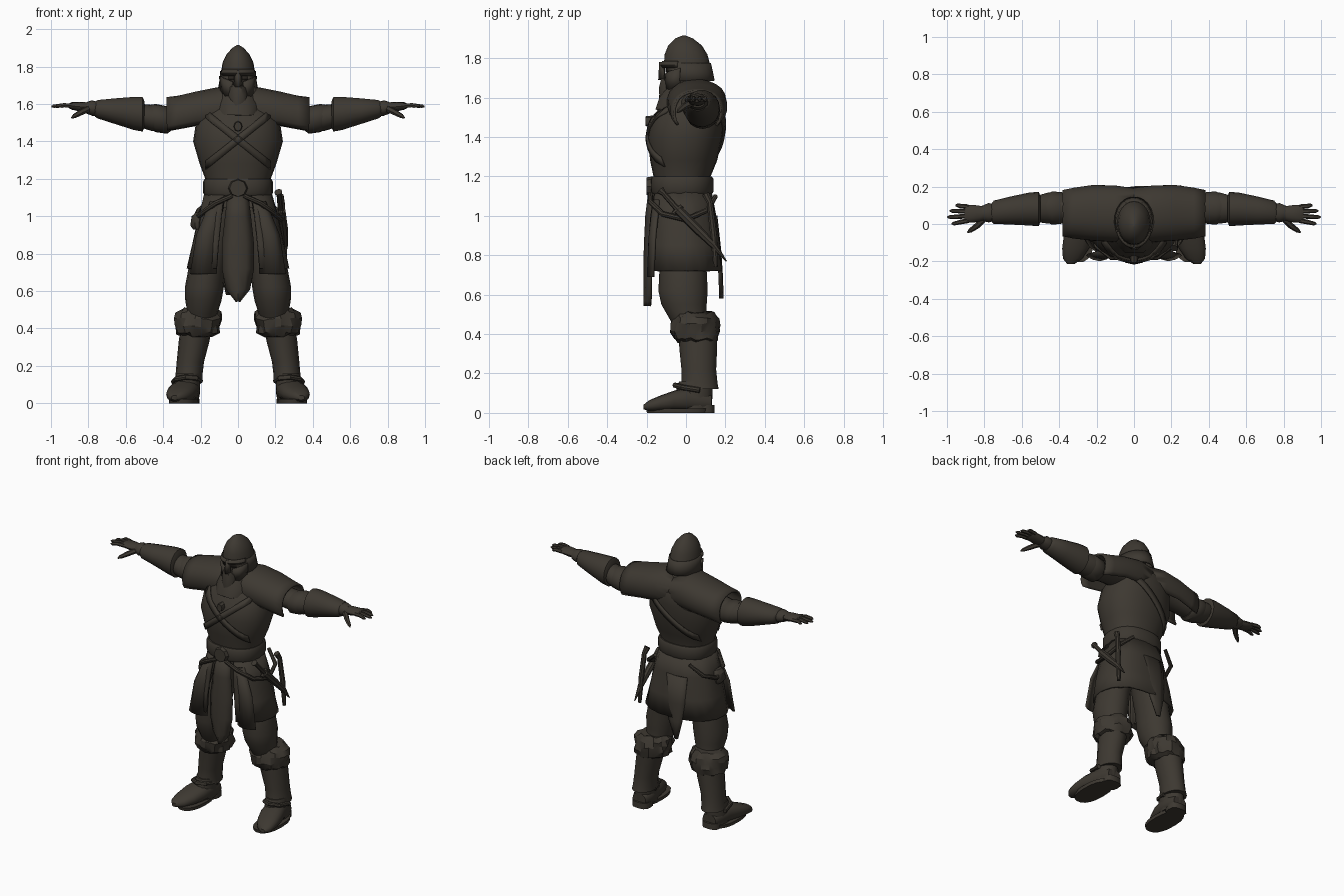
import bpy, bmesh, math, random
from mathutils import Vector

random.seed(4)


def material(name, rgb):
    m = bpy.data.materials.new(name)
    m.diffuse_color = (*rgb, 1)
    return m


BROWN = material("dark_brown", (0.047, 0.040, 0.031))
DARK = material("shadow_brown", (0.022, 0.018, 0.014))


def finish(name, bm, mirror=False, thick=0, mat=BROWN, angle=40):
    bmesh.ops.recalc_face_normals(bm, faces=bm.faces)
    me = bpy.data.meshes.new(name)
    bm.to_mesh(me)
    bm.free()
    ob = bpy.data.objects.new(name, me)
    bpy.context.collection.objects.link(ob)
    me.materials.append(mat)
    bpy.ops.object.select_all(action='DESELECT')
    ob.select_set(True)
    bpy.context.view_layer.objects.active = ob
    bpy.ops.object.shade_smooth_by_angle(angle=math.radians(angle))
    if thick:
        s = ob.modifiers.new("thickness", 'SOLIDIFY')
        s.thickness, s.offset = thick, 0
    if mirror:
        ob.modifiers.new("mirror", 'MIRROR')
    return ob


def loft(name, rings, axis='z', n=16, power=1.0, arc=None, caps=True, jitter=0, **kw):
    """Rings are (along, centre_a, centre_b, radius_a, radius_b); a,b = x,y (axis z), y,z (axis x) or x,z (axis y)."""
    bm = bmesh.new()
    rows = []
    for t, ca, cb, ra, rb in rings:
        row = []
        for i in range(n):
            a = 2 * math.pi * i / n if arc is None else math.radians(arc[0] + (arc[1] - arc[0]) * i / (n - 1))
            k = 1 + random.uniform(-jitter, jitter)
            c, s = math.cos(a), math.sin(a)
            p = ca + ra * k * math.copysign(abs(c) ** power, c)
            q = cb + rb * k * math.copysign(abs(s) ** power, s)
            h = t + random.uniform(-jitter, jitter) * 0.08
            row.append(bm.verts.new({'z': (p, q, h), 'x': (h, p, q), 'y': (p, h, q)}[axis]))
        rows.append(row)
    for r0, r1 in zip(rows, rows[1:]):
        for i in range(n if arc is None else n - 1):
            j = (i + 1) % n
            bm.faces.new((r0[i], r0[j], r1[j], r1[i]))
    if caps and arc is None:
        bm.faces.new(rows[0])
        bm.faces.new(rows[-1])
    return finish(name, bm, **kw)


def rod(name, path, n=8, **kw):
    """Tube through points given as (x, y, z, radius)."""
    bm = bmesh.new()
    rows = []
    for i, p in enumerate(path):
        d = Vector(path[min(i + 1, len(path) - 1)][:3]) - Vector(path[max(i - 1, 0)][:3])
        q = d.to_track_quat('Z', 'Y')
        rows.append([bm.verts.new(Vector(p[:3]) + q @ Vector((p[3] * math.cos(2 * math.pi * k / n),
                     p[3] * math.sin(2 * math.pi * k / n), 0))) for k in range(n)])
    for r0, r1 in zip(rows, rows[1:]):
        for k in range(n):
            bm.faces.new((r0[k], r0[(k + 1) % n], r1[(k + 1) % n], r1[k]))
    bm.faces.new(rows[0])
    bm.faces.new(rows[-1])
    return finish(name, bm, **kw)


def ribbon(name, pairs, thick=0.012, **kw):
    """Strip between pairs of edge points."""
    bm = bmesh.new()
    rows = [[bm.verts.new(v) for v in pr] for pr in pairs]
    for a, b in zip(rows, rows[1:]):
        for k in range(len(a) - 1):
            bm.faces.new((a[k], a[k + 1], b[k + 1], b[k]))
    return finish(name, bm, thick=thick, **kw)


# Torso and collar
TORSO = [(1.08, 0, -0.015, 0.17, 0.14), (1.20, 0, -0.02, 0.175, 0.145), (1.28, 0, -0.012, 0.205, 0.17),
         (1.40, 0, -0.005, 0.24, 0.19), (1.50, 0, 0.012, 0.225, 0.187), (1.58, 0, 0.045, 0.19, 0.15),
         (1.64, 0, 0.045, 0.13, 0.12), (1.69, 0, 0.02, 0.08, 0.08)]
loft("tunic_body", TORSO, n=24, power=0.9)
loft("collar_wrap", [(1.54, 0, -0.03, 0.12, 0.13), (1.60, 0, -0.01, 0.125, 0.13),
                     (1.66, 0, 0.01, 0.10, 0.11), (1.70, 0, 0.01, 0.085, 0.09)], jitter=0.05)


def chest(x, z, side):
    for a, b in zip(TORSO, TORSO[1:]):
        if a[0] <= z <= b[0]:
            f = (z - a[0]) / (b[0] - a[0])
            _, _, cy, rx, ry = [u + (v - u) * f for u, v in zip(a, b)]
            k = max(0.0, 1 - min(1, abs(x) / rx) ** 2.2) ** 0.45
            return Vector((x, cy + side * (ry * k + 0.006), z))


# Crossed chest and back straps
for side, word in ((-1, "front"), (1, "back")):
    for sx, hand in ((1, "left"), (-1, "right")):
        if side == 1 and sx == -1:
            continue
        pairs = []
        for i in range(13):
            x = -0.17 + 0.34 * i / 12
            z = 1.41 + x * 0.8
            pairs.append([chest(x * sx, z - 0.024, side), chest(x * sx, z + 0.024, side)])
        ribbon(f"{word}_strap_{hand}", pairs)

# Belt, buckle and hanging sash loops
loft("belt", [(1.11, 0, -0.02, 0.178, 0.152), (1.125, 0, -0.02, 0.186, 0.16),
              (1.185, 0, -0.02, 0.186, 0.16), (1.20, 0, -0.02, 0.178, 0.152)], n=24, power=0.85)
loft("buckle", [(-0.20, 0, 1.15, 0.045, 0.045), (-0.17, 0, 1.15, 0.055, 0.05)], axis='y', n=8)
rod("hip_cord", [(0.03, -0.18, 1.11, .012), (0.12, -0.18, 1.07, .014), (0.20, -0.12, 1.01, .014),
                 (0.235, 0.0, 0.98, .014), (0.21, 0.11, 1.03, .014), (0.13, 0.15, 1.10, .012)], mirror=True)

# Skirt, split at the front, with a ragged hem
loft("skirt", [(1.12, 0, -0.02, 0.172, 0.145), (1.0, 0, -0.02, 0.205, 0.165), (0.85, 0, -0.015, 0.238, 0.18),
               (0.72, 0, -0.01, 0.265, 0.187)], n=36, power=0.85, arc=(-68, 248), jitter=0.018, thick=0.014)


def tongue(name, rows, bulge, **kw):
    ribbon(name, [[(cx - w, y + bulge, z), (cx - w * .5, y, z), (cx, y - bulge * .4, z), (cx + w * .5, y, z),
                   (cx + w, y + bulge, z)] for z, cx, w, y in rows], **kw)


tongue("front_flap", [(1.12, 0, .05, -.175), (1.0, 0, .065, -.19), (.85, 0, .082, -.197), (.72, 0, .082, -.2),
                      (.61, 0, .06, -.2), (.57, 0, .025, -.2), (.545, 0, .005, -.2)], 0.022, thick=0.016)
tongue("front_panel", [(1.08, .11, .035, -.155), (.9, .165, .055, -.175), (.69, .185, .068, -.185)],
       0.02, mirror=True)
tongue("back_tail", [(1.0, -.03, .08, .15), (.82, -.03, .075, .17), (.7, -.04, .05, .178), (.58, -.05, .012, .182)],
       -0.008)

# Helmet with brow, nose guard, cheek plates and shadowed face
loft("helmet", [(1.915, 0, -0.01, .006, .008), (1.90, 0, -0.01, .03, .045), (1.865, 0, -0.005, .062, .085),
                (1.82, 0, 0, .083, .108), (1.77, 0, 0.005, .09, .117)], n=20)
loft("helmet_skirt", [(1.775, 0, 0.005, .091, .118), (1.73, 0, 0.015, .094, .118), (1.685, 0, 0.02, .102, .122)],
     n=18, arc=(-58, 238), thick=0.01)
loft("head", [(1.62, 0, -0.01, .06, .075), (1.69, 0, -0.01, .075, .088), (1.78, 0, -0.01, .08, .09)])
loft("brow", [(1.752, 0, 0, .088, .117), (1.765, 0, 0, .096, .126), (1.785, 0, 0, .09, .117)],
     n=14, arc=(200, 340), thick=0.008)
ribbon("nose_guard", [[(-.013, -.112, 1.78), (0, -.13, 1.78), (.013, -.112, 1.78)],
                      [(-.02, -.108, 1.69), (0, -.135, 1.69), (.02, -.108, 1.69)]])
ribbon("eye_slit", [[(.016, -.1, 1.752), (.05, -.088, 1.752), (.07, -.06, 1.752)],
                    [(.016, -.1, 1.728), (.05, -.088, 1.728), (.07, -.06, 1.728)]],
       thick=0.006, mirror=True, mat=DARK)
ribbon("cheek_plate", [[(.03, -.105, 1.72), (.07, -.08, 1.735), (.096, -.03, 1.75)],
                       [(.028, -.11, 1.65), (.066, -.08, 1.64), (.09, -.03, 1.67)]], mirror=True)
loft("beard", [(1.70, 0, -0.075, .05, .05), (1.65, 0, -0.08, .058, .056), (1.60, 0, -0.092, .042, .046),
               (1.55, 0, -0.115, .02, .025), (1.52, 0, -0.13, .006, .008)], n=10, jitter=0.08)
loft("collar_clasp", [(-.205, 0, 1.48, .02, .025), (-.16, 0, 1.48, .026, .03)], axis='y', n=8)

# Shoulder cape
loft("shoulder_cape", [(0.0, .05, 1.57, .135, .105), (.10, .055, 1.57, .145, .115), (.22, .06, 1.555, .142, .105),
                       (.32, .058, 1.535, .13, .103), (.38, .058, 1.525, .118, .105)],
     axis='x', n=18, power=0.9, arc=(-38, 215), thick=0.014, jitter=0.01, mirror=True)

# Arms, elbow wraps and bracers
loft("upper_arm", [(.16, .06, 1.56, .09, .07), (.30, .07, 1.54, .075, .062), (.40, .085, 1.52, .078, .068),
                   (.46, .085, 1.525, .083, .07), (.53, .08, 1.54, .068, .062)], axis='x', mirror=True)
loft("elbow_wrap", [(.36, .085, 1.515, .07, .06), (.38, .085, 1.515, .085, .073),
                    (.44, .085, 1.525, .088, .075), (.47, .085, 1.53, .07, .065)], axis='x', jitter=0.03, mirror=True)
loft("bracer", [(.50, .08, 1.545, .07, .07), (.51, .08, 1.545, .092, .094), (.56, .08, 1.55, .088, .089),
                (.66, .072, 1.562, .075, .069), (.75, .063, 1.572, .062, .05), (.765, .06, 1.572, .045, .04)],
     axis='x', n=18, mirror=True)
loft("wrist_cuff", [(.75, .06, 1.575, .045, .038), (.78, .06, 1.578, .052, .042), (.81, .058, 1.58, .04, .03)],
     axis='x', jitter=0.04, mirror=True)

# Hands
loft("palm", [(.79, .058, 1.582, .034, .026), (.84, .055, 1.585, .045, .026), (.89, .055, 1.59, .048, .02),
              (.905, .055, 1.59, .044, .012)], axis='x', n=12, mirror=True)
for i, (y0, y1, tip) in enumerate([(.018, .002, .975), (.043, .037, .998), (.068, .07, .985), (.092, .1, .955)]):
    rod(f"finger_{i + 1}", [(.885, y0, 1.59, .013), (.93, (y0 + y1) / 2, 1.594, .0125),
                            (tip - .012, y1, 1.588, .01), (tip, y1, 1.586, .004)], n=6, mirror=True)
rod("thumb", [(.80, .03, 1.575, .018), (.84, -.01, 1.555, .016), (.875, -.035, 1.535, .012),
              (.89, -.045, 1.525, .004)], n=6, mirror=True)

# Trousers, fur cuffs and boots
loft("trouser_leg", [(1.05, .085, -.01, .08, .11), (.85, .135, -.01, .10, .125), (.72, .165, -.015, .10, .12),
                     (.62, .18, -.015, .104, .125), (.55, .185, -.01, .097, .115), (.48, .19, .01, .08, .095),
                     (.40, .20, .04, .07, .08)], mirror=True)
loft("fur_cuff", [(.36, .215, .05, .08, .09), (.375, .217, .05, .115, .115), (.41, .215, .05, .125, .122),
                  (.45, .213, .05, .125, .122), (.485, .213, .05, .115, .112), (.51, .21, .05, .085, .09)],
     n=26, jitter=0.1, angle=25, mirror=True)
loft("boot_shaft", [(.42, .22, .06, .085, .098), (.33, .235, .062, .082, .096), (.22, .255, .065, .073, .088),
                    (.15, .262, .068, .072, .092), (.12, .265, .068, .076, .098)], n=16, mirror=True)
loft("ankle", [(.16, .265, .05, .066, .085), (.10, .272, .04, .07, .095), (.02, .275, .04, .065, .09)], mirror=True)
loft("boot_foot", [(.13, .268, .05, .05, .045), (.08, .27, .06, .068, .056), (.01, .278, .068, .074, .062),
                   (-.06, .295, .061, .08, .052), (-.13, .312, .048, .072, .04), (-.185, .328, .037, .052, .028),
                   (-.215, .338, .03, .018, .012)], axis='y', n=16, power=0.85, mirror=True)
loft("boot_sole", [(.0, .29, -.045, .078, .155), (.022, .29, -.045, .08, .16)], n=18, power=0.85, mirror=True)
loft("boot_heel", [(.0, .268, .09, .062, .055), (.04, .268, .09, .06, .055)], n=12, power=0.7, mirror=True)
rod("boot_strap", [(.20, .06, .12, .014), (.225, -.03, .135, .014), (.28, -.055, .14, .014),
                   (.33, -.02, .13, .014), (.345, .07, .115, .014)], mirror=True)

# Sheathed dagger on the left hip, pouch on the right hip
rod("dagger_grip", [(.215, -.13, 1.13, .022), (.22, -.115, 1.115, .014), (.228, -.04, 1.03, .015)])
rod("dagger_guard", [(.228, -.065, 1.01, .012), (.23, -.02, 1.05, .012)])
rod("dagger_sheath", [(.23, -.04, 1.03, .024), (.245, .06, .93, .023), (.25, .14, .85, .018), (.25, .205, .77, .003)])
rod("side_scabbard", [(.225, .10, 1.11, .02), (.235, .12, 1.07, .016), (.245, .14, .9, .018), (.25, .15, .74, .012)])
loft("hip_pouch", [(.93, -.215, -.05, .025, .04), (.95, -.22, -.05, .035, .05), (1.0, -.215, -.05, .033, .048),
                   (1.02, -.205, -.05, .02, .035)], n=10)
